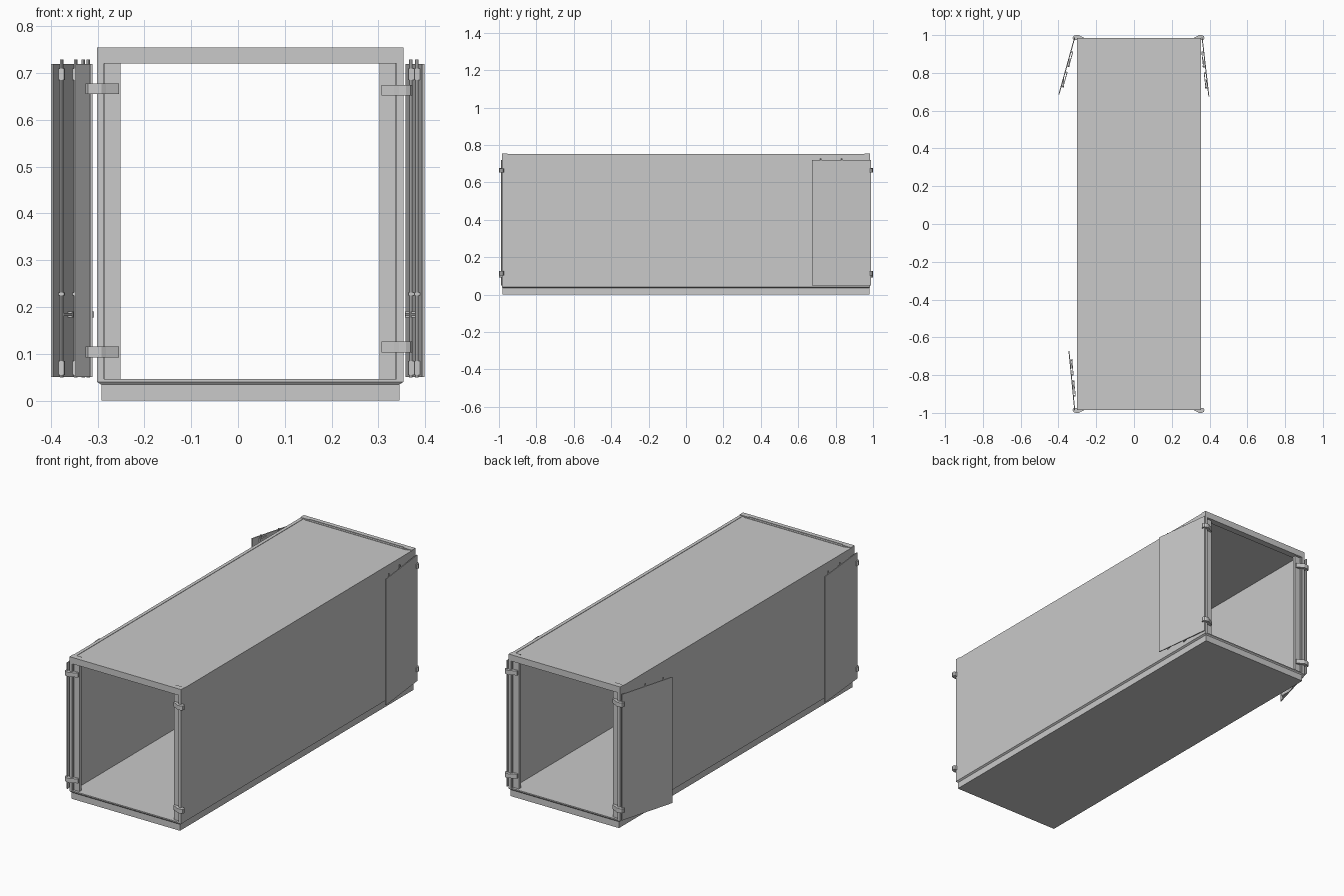
import bpy, bmesh, math
from mathutils import Matrix, Vector

if "Cube" in bpy.data.objects:
    bpy.data.objects.remove(bpy.data.objects["Cube"])

mat = bpy.data.materials.new("plain_grey")
mat.diffuse_color = (0.588, 0.588, 0.588, 1)
mat.use_nodes = True
mat.node_tree.nodes["Principled BSDF"].inputs["Base Color"].default_value = mat.diffuse_color


def finish(name, bm, matrix=None):
    if matrix is not None:
        bm.transform(matrix)
    bmesh.ops.recalc_face_normals(bm, faces=bm.faces)
    me = bpy.data.meshes.new(name)
    bm.to_mesh(me)
    bm.free()
    me.materials.append(mat)
    ob = bpy.data.objects.new(name, me)
    bpy.context.collection.objects.link(ob)
    return ob


def add_box(bm, x0, x1, y0, y1, z0, z1):
    m = Matrix.Translation(((x0 + x1) / 2, (y0 + y1) / 2, (z0 + z1) / 2)) @ \
        Matrix.Diagonal((abs(x1 - x0), abs(y1 - y0), abs(z1 - z0), 1))
    bmesh.ops.create_cube(bm, size=1, matrix=m)


def box(name, *d):
    bm = bmesh.new()
    add_box(bm, *d)
    return finish(name, bm)


def add_prism(bm, pts, z0, z1):
    lo = [bm.verts.new((x, y, z0)) for x, y in pts]
    hi = [bm.verts.new((x, y, z1)) for x, y in pts]
    bm.faces.new(lo)
    bm.faces.new(hi)
    for i in range(len(pts)):
        j = (i + 1) % len(pts)
        bm.faces.new((lo[i], lo[j], hi[j], hi[i]))


XL, XR, YE = -0.302, 0.354, 0.985
CX = (XL + XR) / 2

# Floor tray and flared sill
box("floor_base", -0.292, 0.345, -0.98, 0.98, 0, 0.034)
bm = bmesh.new()
rings = [[bm.verts.new((CX + sx * hx, sy * hy, z)) for sx, sy in ((-1, -1), (1, -1), (1, 1), (-1, 1))]
         for hx, hy, z in ((0.3185, 0.98, 0.034), (0.328, YE, 0.040), (0.328, YE, 0.046))]
bm.faces.new(rings[0])
bm.faces.new(rings[2])
for a, b in zip(rings, rings[1:]):
    for i in range(4):
        j = (i + 1) % 4
        bm.faces.new((a[i], a[j], b[j], b[i]))
finish("floor_sill", bm)

# Side walls and roof
box("left_wall", XL, XL + 0.018, -0.98, 0.98, 0.046, 0.752)
box("right_wall", XR - 0.018, XR, -0.98, 0.98, 0.046, 0.752)
box("roof", XL + 0.018, XR - 0.018, -0.97, 0.97, 0.732, 0.750)

# End frames: stepped corner posts, header with inner lip
for end, s in (("front", -1), ("back", 1)):
    for side, x, d in (("left", XL, 1), ("right", XR, -1)):
        bm = bmesh.new()
        pts = [(0, 0.955), (0, YE), (0.015, YE), (0.015, 0.972), (0.051, 0.972), (0.051, 0.955)]
        add_prism(bm, [(x + d * px, s * py) for px, py in pts], 0.046, 0.755)
        finish(f"{end}_{side}_post", bm)
    bm = bmesh.new()
    add_box(bm, XL + 0.015, XR - 0.015, s * 0.962, s * 0.985, 0.721, 0.755)
    add_box(bm, XL + 0.03, XR - 0.03, s * 0.950, s * 0.962, 0.721, 0.752)
    finish(f"{end}_header", bm)

    # Hinge knuckles wrapped around the posts
    prof = [(-0.024, 0.985), (-0.019, 0.995), (-0.006, 1.0), (0.010, 1.0),
            (0.020, 0.994), (0.047, 0.981), (0.047, 0.972), (-0.018, 0.975)]
    for side, x, d, zs in (("left", XL, 1, (0.092, 0.655)), ("right", XR, -1, (0.103, 0.652))):
        for z in zs:
            bm = bmesh.new()
            k = 1.0 if side == "left" else 0.8
            add_prism(bm, [(x + d * px * (k if px < 0 else 1), s * py) for px, py in prof], z, z + 0.023)
            finish(f"{end}_{side}_hinge", bm)


# Open doors, folded back against the walls with their lock rods facing inward
def door(name, hinge, tip):
    h, e = Vector((*hinge, 0)), Vector((*tip, 0))
    u = (e - h).normalized()
    w = Vector((-u.y, u.x, 0))
    if w.x * (CX - h.x) < 0:
        w = -w
    m = Matrix(((u.x, w.x, 0, h.x), (u.y, w.y, 0, h.y), (0, 0, 1, 0), (0, 0, 0, 1)))
    L = (e - h).length
    bm = bmesh.new()
    add_box(bm, 0, L, -0.002, 0.003, 0.05, 0.72)
    finish(name + "_panel", bm, m)
    for t in (0.155, 0.267):
        # Lock rod
        bm = bmesh.new()
        bmesh.ops.create_cone(bm, cap_ends=True, segments=8, radius1=0.004, radius2=0.004,
                              depth=0.68, matrix=Matrix.Translation((t, 0.009, 0.389)))
        finish(name + "_lock_rod", bm, m)
        # Wedge-shaped keepers and rod guides
        bm = bmesh.new()
        for z0, z1 in ((0.055, 0.085), (0.225, 0.231), (0.685, 0.71)):
            add_prism(bm, [(t - 0.045, 0.003), (t + 0.005, 0.003), (t + 0.005, 0.015), (t - 0.004, 0.015)], z0, z1)
        finish(name + "_rod_brackets", bm, m)
        # Handle
        bm = bmesh.new()
        add_box(bm, t - 0.08, t, 0.009, 0.013, 0.181, 0.187)
        add_box(bm, t - 0.08, t - 0.072, 0.003, 0.013, 0.178, 0.19)
        finish(name + "_handle", bm, m)


door("back_left_door", (-0.314, 0.988), (-0.398, 0.686))
door("back_right_door", (0.361, 0.988), (0.397, 0.674))
door("front_left_door", (-0.314, -0.988), (-0.345, -0.672))
